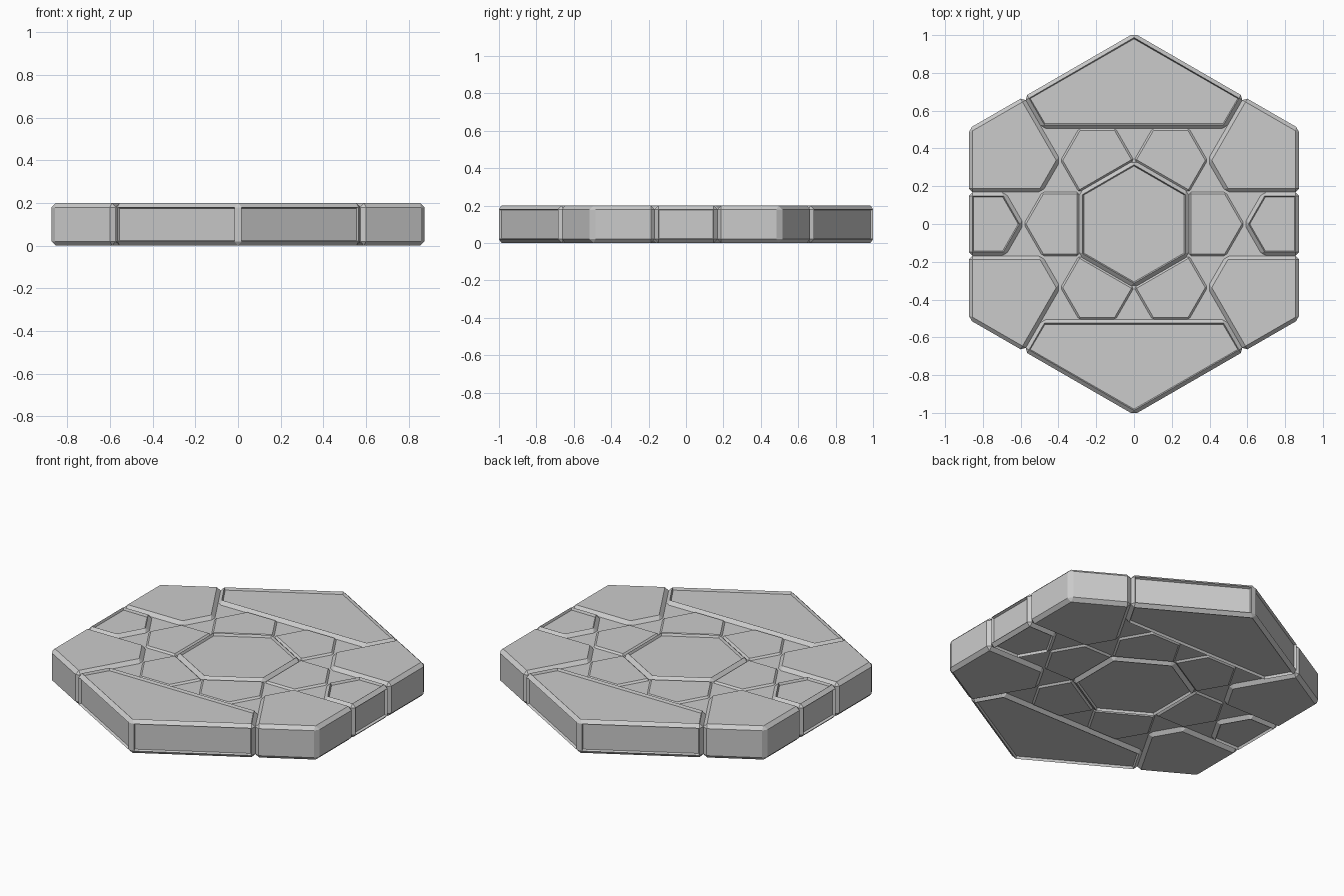
import bpy, bmesh, math
from mathutils import Vector

if "Cube" in bpy.data.objects:
    bpy.data.objects.remove(bpy.data.objects["Cube"])

R = 1.01          # outer radius of the plate layout
W = R * math.sqrt(3) / 2
U, V = W / 9, R / 6   # triangular lattice: half-column and row spacing (9 half-columns across)


def plate(name, pts, z0, z1, bevel=0.0, recess=False):
    """Prism with chamfered edges; recess sinks its large exposed faces."""
    bm = bmesh.new()
    f = bm.faces.new([bm.verts.new((x, y, z0)) for x, y in pts])
    up = bmesh.ops.extrude_face_region(bm, geom=[f])
    bmesh.ops.translate(bm, vec=(0, 0, z1 - z0),
                        verts=[g for g in up["geom"] if isinstance(g, bmesh.types.BMVert)])
    bmesh.ops.recalc_face_normals(bm, faces=bm.faces[:])
    if bevel:
        bmesh.ops.bevel(bm, geom=bm.edges[:], offset=bevel, offset_type='OFFSET',
                        segments=1, profile=0.5, affect='EDGES')
    bm.normal_update()
    if recess:
        panels = []
        for f in bm.faces:
            n, c = f.normal, f.calc_center_median()
            outer = n.z ** 2 < 0.01 and Vector((n.x, n.y)).dot(c.xy) > W - 0.005
            if f.calc_area() > 0.01 and (abs(n.z) > 0.99 or outer):
                panels.append(f)
        bmesh.ops.inset_individual(bm, faces=panels, thickness=0.007, depth=-0.014)
    me = bpy.data.meshes.new(name)
    bm.to_mesh(me)
    bm.free()
    bpy.context.collection.objects.link(bpy.data.objects.new(name, me))


def hexagon(r):
    return [(r * math.sin(k * math.pi / 3), r * math.cos(k * math.pi / 3)) for k in range(6)]


def lattice(pts, sx=1, sy=1):
    return [(sx * a * U, sy * b * V) for a, b in pts]


def turned(pts, ang):
    c, s = math.cos(ang), math.sin(ang)
    return [(c * x - s * y, s * x + c * y) for x, y in pts]


# core slab seen as the low triangles and groove floors
plate("core_slab", hexagon(R - 0.023), 0.02, 0.18)

# sunken central hexagon
plate("centre_plate", hexagon(R / 3), 0, 0.2, 0.02, True)

# thinner petals around the centre
petal = lattice([(3, -1), (5, -1), (6, 0), (5, 1), (3, 1)])
for k in range(6):
    plate(f"petal_plate_{k + 1}", turned(petal, k * math.pi / 3), 0.01, 0.19, 0.01)

# large sunken end plates
END = [(0, 6), (6, 4), (5, 3), (-5, 3), (-6, 4)]
for sy, side in ((-1, "front"), (1, "back")):
    plate(f"end_plate_{side}", lattice(END, 1, sy), 0, 0.2, 0.02, True)

# small sunken side plates
SIDE = [(6, 0), (7, 1), (9, 1), (9, -1), (7, -1)]
for sx, side in ((-1, "left"), (1, "right")):
    plate(f"side_plate_{side}", lattice(SIDE, sx), 0, 0.2, 0.02, True)

# raised flat corner plates
CORNER = [(4, 2), (5, 1), (9, 1), (9, 3), (6, 4)]
for sx in (-1, 1):
    for sy in (-1, 1):
        name = ("back" if sy > 0 else "front") + ("_right" if sx > 0 else "_left")
        plate(f"corner_plate_{name}", lattice(CORNER, sx, sy), 0, 0.2, 0.02)
